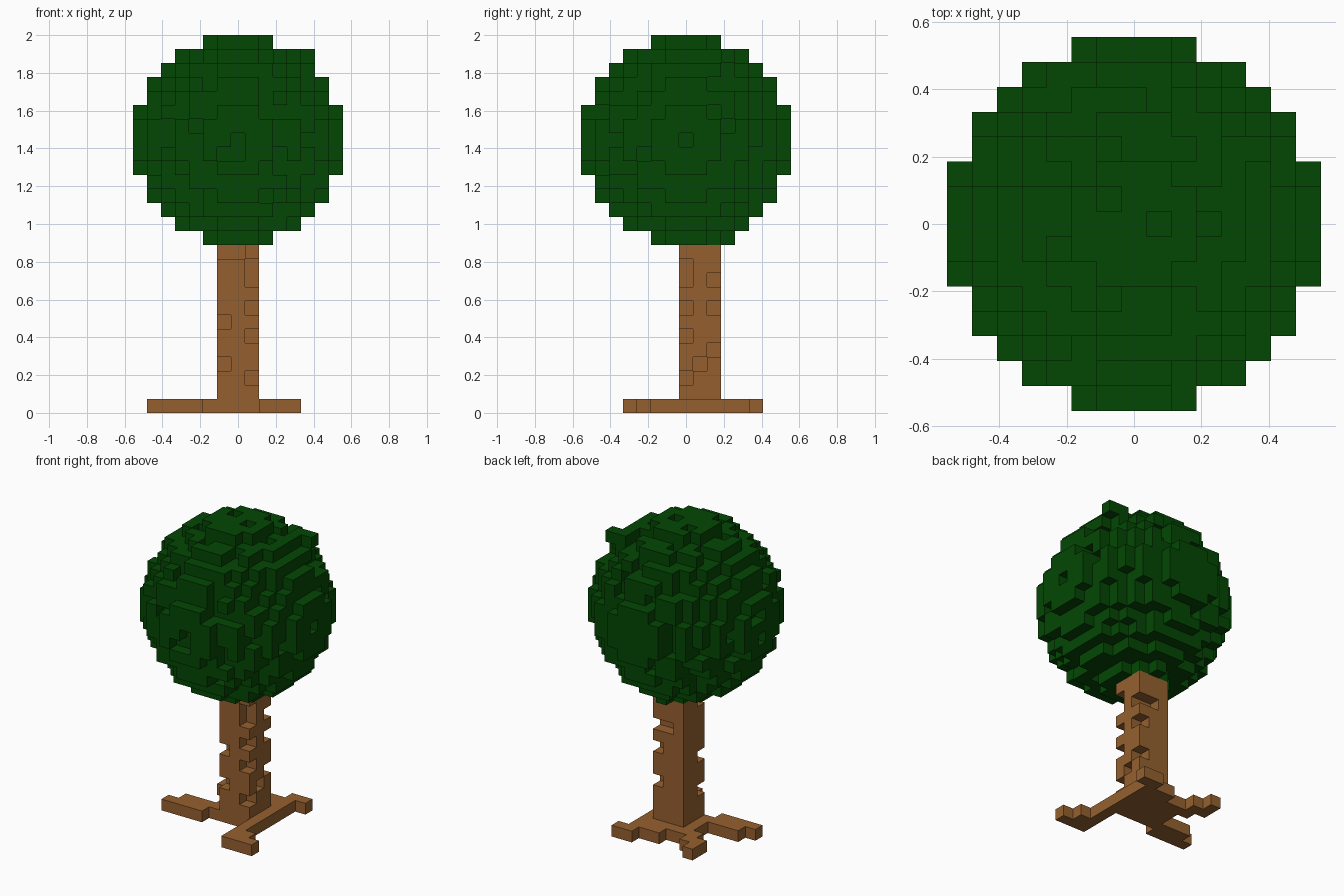
import bpy, bmesh, random
from mathutils import Vector

cube = bpy.data.objects.get("Cube")
if cube:
    bpy.data.objects.remove(cube, do_unlink=True)

S = 2 / 27          # block size: the tree is 27 blocks tall
random.seed(5)
SIDES = [Vector(d) for d in
         ((1, 0, 0), (-1, 0, 0), (0, 1, 0), (0, -1, 0), (0, 0, 1), (0, 0, -1))]


def material(name, rgb):
    m = bpy.data.materials.new(name)
    m.diffuse_color = (*rgb, 1)
    m.use_nodes = True
    bsdf = m.node_tree.nodes["Principled BSDF"]
    bsdf.inputs["Base Color"].default_value = (*rgb, 1)
    return m


def blocks(name, cells, mat):
    """Mesh of the outer faces of a set of (column, row, layer) blocks."""
    bm = bmesh.new()
    for c in sorted(cells):
        for n in SIDES:
            if (c[0] + int(n.x), c[1] + int(n.y), c[2] + int(n.z)) in cells:
                continue
            u = Vector((n.y, n.z, n.x))
            v = n.cross(u)
            mid = Vector((c[0], c[1], c[2] + 0.5)) + n * 0.5
            corners = [mid + (u * a + v * b) * 0.5
                       for a, b in ((-1, -1), (1, -1), (1, 1), (-1, 1))]
            bm.faces.new([bm.verts.new(p * S) for p in corners])
    bmesh.ops.remove_doubles(bm, verts=bm.verts, dist=S * 0.01)
    mesh = bpy.data.meshes.new(name)
    bm.to_mesh(mesh)
    bm.free()
    mesh.materials.append(mat)
    obj = bpy.data.objects.new(name, mesh)
    bpy.context.collection.objects.link(obj)


bark = material("bark_brown", (0.300, 0.118, 0.029))
leaf = material("leaf_green", (0.001, 0.062, 0.001))

# Roots: runs of blocks per row on the ground
ROOT_ROWS = {-4: [(2, 4)], -3: [(2, 3)], -2: [(2, 2)], -1: [(-6, -3), (2, 2)],
             0: [(-5, 2)], 1: [(-2, 2)], 2: [(-2, 2)], 3: [(-3, 2)],
             4: [(-4, -3), (0, 2)], 5: [(-4, -4), (2, 3)]}
wood = {(x, y, 0) for y, runs in ROOT_ROWS.items()
        for a, b in runs for x in range(a, b + 1)}

# Trunk: three by three column with chipped corners
wood |= {(x, y, z) for x in (-1, 0, 1) for y in (0, 1, 2) for z in range(12)}
CHIPS = {(1, 0): (2, 5, 7, 9, 10), (-1, 0): (3, 6, 11), (0, 0): (11,),
         (1, 2): (4, 7, 9), (0, 2): (9,), (1, 1): (3,)}
for (x, y), layers in CHIPS.items():
    wood -= {(x, y, z) for z in layers}
blocks("trunk_and_roots", wood, bark)

# Crown: ball of blocks with a ragged outer layer, smoother underneath
R = range(-7, 8)
ball = {(x, y, z) for x in R for y in R for z in R
        if x * x + y * y + z * z <= 54}


def kept(c):
    size = sorted(abs(k) for k in c)
    buried = all((c[0] + int(n.x), c[1] + int(n.y), c[2] + int(n.z)) in ball
                 for n in SIDES)
    rim = size[1:] in ([2, 7], [4, 6])
    return buried or rim or random.random() < (0.8 if c[2] > -5 else 0.96)


crown = {c for c in sorted(ball) if kept(c)}
# Stray leaf clumps and a dent beside the upper one
crown |= {(4, 2, 6), (4, 3, 6), (5, 3, 6), (4, 3, 5), (0, 3, -7)}
crown -= {(3, 3, 6)}
blocks("leaf_crown", {(x, y, z + 19) for x, y, z in crown}, leaf)
